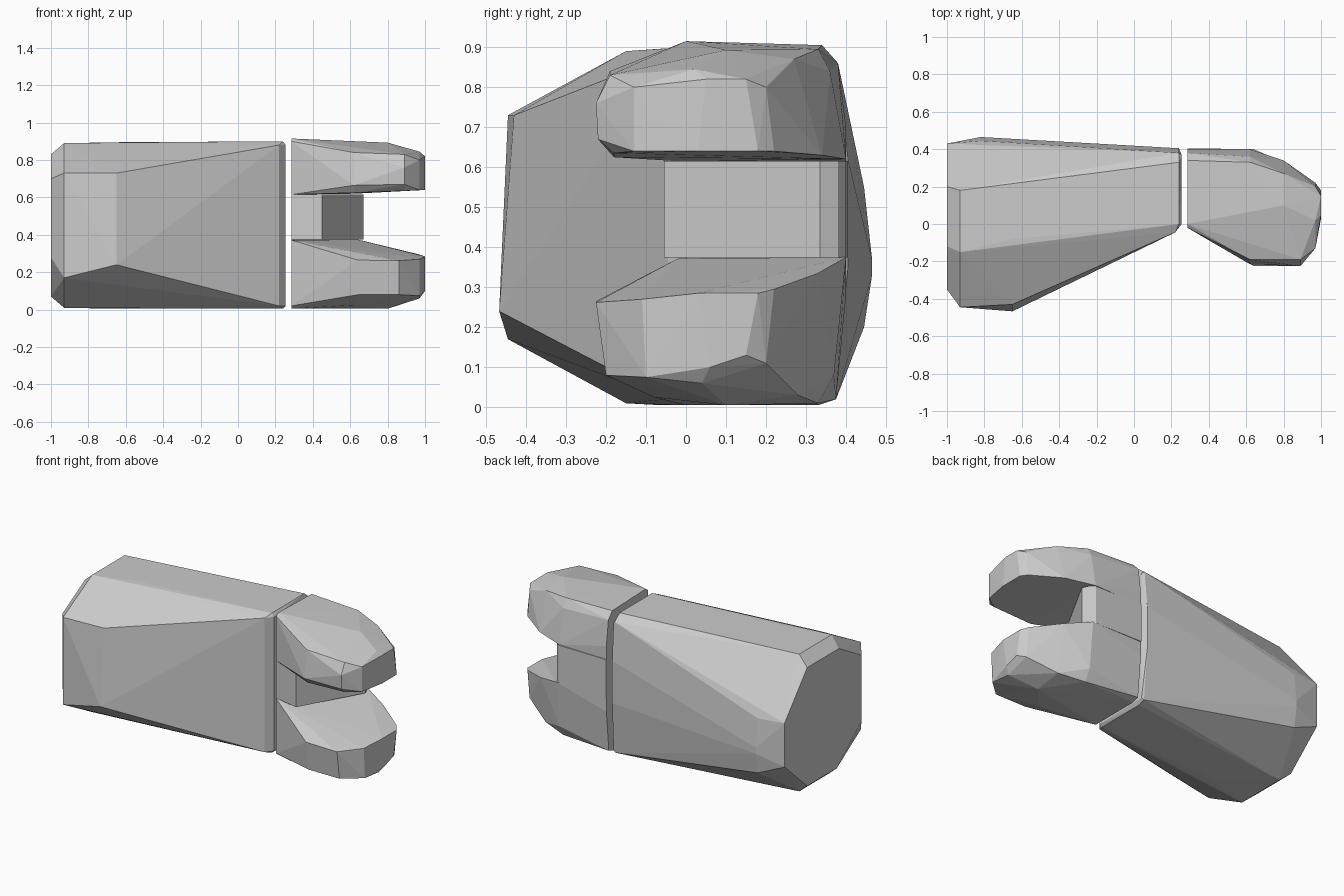
import bpy, bmesh


def hull(name, sections):
    """Faceted solid wrapped around cross-sections: {x: [(y, z), ...]}."""
    bm = bmesh.new()
    for x, ring in sections:
        for y, z in ring:
            bm.verts.new((x, y, z))
    res = bmesh.ops.convex_hull(bm, input=bm.verts)
    junk = {g for g in res["geom_interior"] + res["geom_unused"]
            if isinstance(g, bmesh.types.BMVert)}
    bmesh.ops.delete(bm, geom=list(junk), context='VERTS')
    bmesh.ops.dissolve_limit(bm, angle_limit=0.01, verts=bm.verts, edges=bm.edges)
    bmesh.ops.recalc_face_normals(bm, faces=bm.faces)
    mesh = bpy.data.meshes.new(name)
    bm.to_mesh(mesh)
    bm.free()
    obj = bpy.data.objects.new(name, mesh)
    bpy.context.collection.objects.link(obj)
    return obj


# Tapered main body, octagonal at the rear and a flat slab at the front joint
hull("body", [
    (-1.00, [(-.35, .28), (-.35, .70), (-.12, .83), (.20, .83),
             (.43, .56), (.43, .28), (.20, .07), (-.10, .07)]),
    (-.93, [(-.445, .17), (-.445, .73), (-.15, .89), (.18, .89),
            (.18, .01), (-.15, .01)]),
    (-.82, [(.465, .33), (.465, .37), (.445, .55), (.445, .20)]),
    (-.65, [(-.467, .24), (-.43, .73), (-.06, .005), (-.08, .895)]),
    (.22, [(-.045, .02), (-.045, .88)]),
    (.24, [(.0, .005), (.0, .90), (.33, .90), (.33, .005),
           (.38, .86), (.375, .02), (.405, .35), (.405, .62)]),
    (.255, [(.0, .02), (.0, .88), (.37, .85), (.37, .03)]),
])

# Upper claw
hull("upper_claw", [
    (.285, [(-.02, .615), (.40, .615), (.40, .70), (.38, .86),
            (.34, .905), (.0, .915), (-.02, .90)]),
    (.62, [(-.18, .625), (-.215, .665), (-.19, .84), (.40, .62),
           (.36, .84), (.33, .895), (-.08, .87)]),
    (.80, [(.27, .87), (.10, .893), (.34, .63)]),
    (.89, [(-.22, .67), (-.225, .76), (-.19, .83), (-.18, .635)]),
    (.97, [(-.13, .80), (-.13, .64), (.02, .845), (.20, .80), (.22, .64)]),
    (1.0, [(.03, .64), (.18, .64), (.05, .82), (.15, .82)]),
])

# Lower claw, its upper side sloping down toward the tip
hull("lower_claw", [
    (.285, [(-.02, .372), (.40, .375), (.40, .28), (.375, .02),
            (.33, .005), (.0, .005), (-.02, .02)]),
    (.64, [(-.225, .265), (-.20, .08), (.40, .375), (.37, .08),
           (.33, .01), (-.08, .025)]),
    (.80, [(.10, .005), (.28, .03), (.33, .335)]),
    (.86, [(-.225, .262), (-.20, .08)]),
    (.97, [(-.11, .27), (-.10, .075), (.04, .06), (.20, .11), (.22, .295)]),
    (1.0, [(.03, .285), (.18, .285), (.06, .10), (.15, .13)]),
])

# Web block joining the claws
low, high = .374, .616
outline = [(.285, -.02), (.45, -.055), (.67, .335), (.65, .38), (.62, .40), (.285, .405)]
hull("web_block", [(x, [(y, low), (y, high)]) for x, y in outline])
